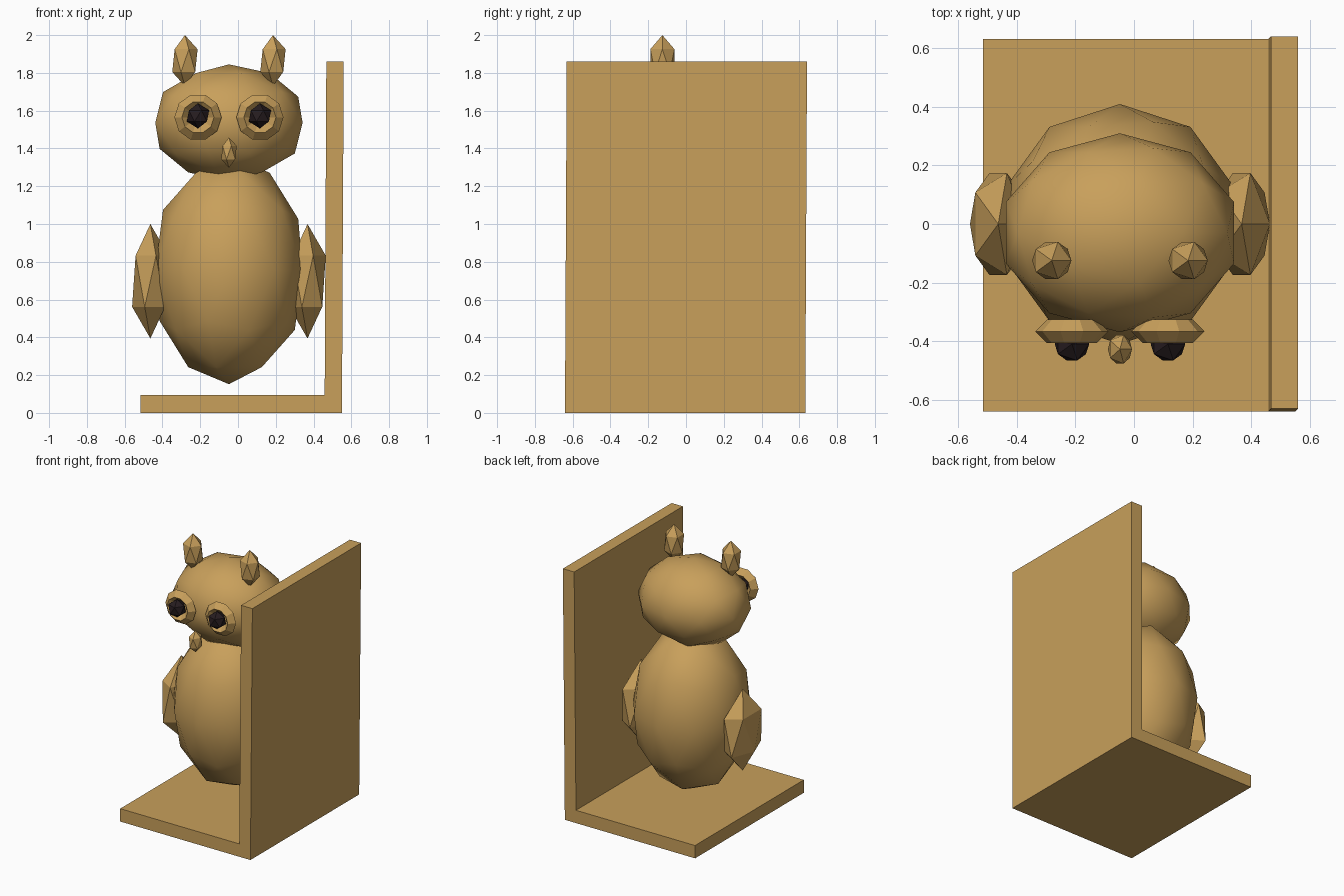
import bpy, bmesh, math
from mathutils import Matrix

if "Cube" in bpy.data.objects:
    bpy.data.objects.remove(bpy.data.objects["Cube"])


def material(name, rgb):
    m = bpy.data.materials.new(name)
    m.diffuse_color = (*rgb, 1)
    m.use_nodes = True
    m.node_tree.nodes["Principled BSDF"].inputs["Base Color"].default_value = m.diffuse_color
    return m


WOOD = material("warm wood", (0.58, 0.35, 0.105))
DARK = material("dark pupil", (0.02, 0.012, 0.014))


def finish(bm, name, mat, smooth=False):
    bmesh.ops.recalc_face_normals(bm, faces=bm.faces)
    for f in bm.faces:
        f.smooth = smooth
    me = bpy.data.meshes.new(name)
    bm.to_mesh(me)
    bm.free()
    me.materials.append(mat)
    ob = bpy.data.objects.new(name, me)
    bpy.context.collection.objects.link(ob)
    return ob


def blob(name, loc, size, level=1, mat=WOOD, smooth=False):
    """Scaled icosphere centred at loc."""
    bm = bmesh.new()
    m = Matrix.Translation(loc) @ Matrix.Diagonal((*size, 1))
    bmesh.ops.create_icosphere(bm, subdivisions=level, radius=1, matrix=m)
    return finish(bm, name, mat, smooth)


def eye_ring(name, loc, major, minor, n=10, k=4):
    """Faceted ring facing the front."""
    bm = bmesh.new()
    rows = []
    for i in range(n):
        a = 2 * math.pi * i / n
        row = []
        for j in range(k):
            b = 2 * math.pi * j / k
            r = major + minor * math.cos(b)
            row.append(bm.verts.new((loc[0] + r * math.cos(a),
                                     loc[1] + minor * math.sin(b),
                                     loc[2] + r * math.sin(a))))
        rows.append(row)
    for i in range(n):
        p, q = rows[i], rows[(i + 1) % n]
        for j in range(k):
            bm.faces.new((p[j], q[j], q[(j + 1) % k], p[(j + 1) % k]))
    return finish(bm, name, WOOD)


# Bookend: L-shaped profile extruded in depth, leaning very slightly
bm = bmesh.new()
profile = [(-0.512, 0), (0.555, 0), (0.555, 1.86), (0.463, 1.86), (0.463, 0.095), (-0.512, 0.095)]
face = bm.faces.new([bm.verts.new((x, -0.636, z)) for x, z in profile])
ext = bmesh.ops.extrude_face_region(bm, geom=[face])
bmesh.ops.translate(bm, vec=(0, 1.272, 0),
                    verts=[v for v in ext["geom"] if isinstance(v, bmesh.types.BMVert)])
for v in bm.verts:
    lean = 0.005 * (v.co.z - 0.93)
    v.co.x += lean
    v.co.y += lean
finish(bm, "bookend_stand", WOOD)

# Body and head
CX = -0.048
blob("body", (CX, 0, 0.757), (0.41, 0.41, 0.605), 2, smooth=True)
blob("head", (CX, -0.03, 1.536), (0.41, 0.34, 0.309), 2, smooth=True)

# Paired parts
for side, s in (("left", -1), ("right", 1)):
    blob(side + "_wing", (CX + s * 0.416, 0, 0.697), (0.108, 0.205, 0.303))
    blob(side + "_ear", (CX + s * 0.233, -0.125, 1.865), (0.075, 0.075, 0.135))
    ex = CX + s * 0.164
    eye_ring(side + "_eye_ring", (ex, -0.367, 1.565), 0.085, 0.04)
    blob(side + "_pupil", (ex, -0.41, 1.572), (0.066, 0.066, 0.066), mat=DARK)

# Beak
blob("beak", (CX, -0.428, 1.378), (0.046, 0.057, 0.08))
